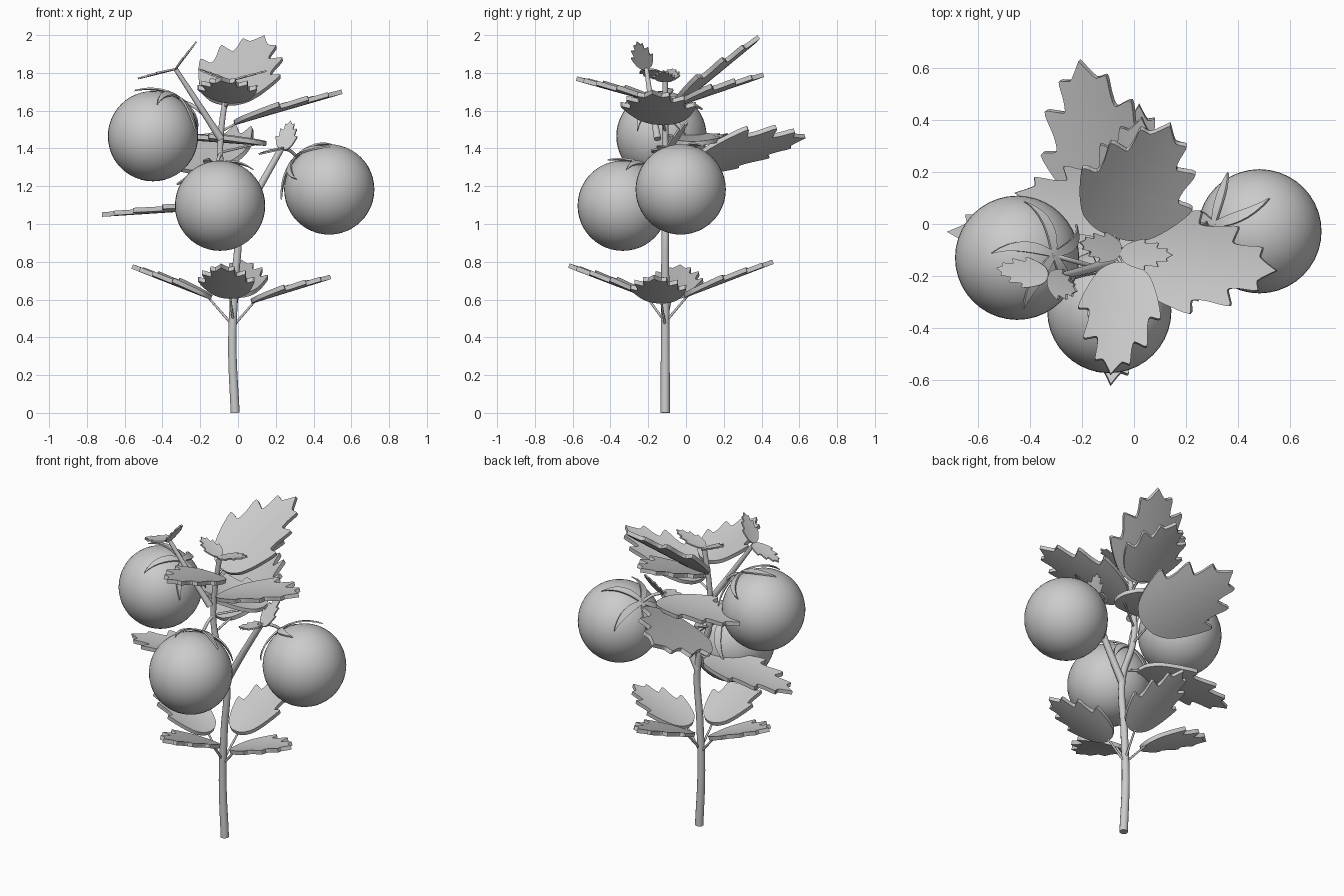
import bpy, bmesh, math
from mathutils import Vector, Matrix

if "Cube" in bpy.data.objects:
    bpy.data.objects.remove(bpy.data.objects["Cube"], do_unlink=True)

GREY = (0.6, 0.6, 0.6, 1)
grey = bpy.data.materials.new("plain_grey")
grey.use_nodes = True
grey.diffuse_color = GREY
grey.node_tree.nodes["Principled BSDF"].inputs["Base Color"].default_value = GREY


def finish(name, bm, offset=None):
    """Turn a bmesh into a smooth shaded object; a sheet is thickened along offset."""
    mesh = bpy.data.meshes.new(name)
    bmesh.ops.remove_doubles(bm, verts=bm.verts, dist=0.0001)
    if offset:
        made = bmesh.ops.extrude_face_region(bm, geom=bm.faces[:], use_keep_orig=True)
        verts = [g for g in made["geom"] if isinstance(g, bmesh.types.BMVert)]
        bmesh.ops.translate(bm, verts=verts, vec=offset)
    bmesh.ops.recalc_face_normals(bm, faces=bm.faces)
    bm.to_mesh(mesh)
    bm.free()
    mesh.materials.append(grey)
    obj = bpy.data.objects.new(name, mesh)
    bpy.context.collection.objects.link(obj)
    bpy.ops.object.select_all(action="DESELECT")
    obj.select_set(True)
    bpy.context.view_layer.objects.active = obj
    bpy.ops.object.shade_smooth_by_angle(angle=math.radians(40))


def tube(name, points, radius, end_scale=1.0):
    """Round stalk along a smooth path."""
    curve = bpy.data.curves.new(name, "CURVE")
    curve.dimensions = "3D"
    curve.bevel_depth = radius
    curve.bevel_resolution = 3
    curve.use_fill_caps = True
    spline = curve.splines.new("BEZIER")
    spline.bezier_points.add(len(points) - 1)
    for i, (bp, co) in enumerate(zip(spline.bezier_points, points)):
        bp.co = co
        bp.handle_left_type = bp.handle_right_type = "AUTO"
        bp.radius = 1 + (end_scale - 1) * i / (len(points) - 1)
    curve.materials.append(grey)
    obj = bpy.data.objects.new(name, curve)
    bpy.context.collection.objects.link(obj)


# Half outline of a lobed leaf: along the midrib, out to the side
OUTLINE = [(0, 0), (.02, .13), (.1, .26), (.26, .36), (.46, .43), (.46, .32),
           (.56, .31), (.72, .33), (.69, .2), (.77, .18), (.89, .18),
           (.88, .1), (1, 0)]


def smooth_outline(steps=4):
    """Round off the outline between its points."""
    pts = [Vector(p) for p in OUTLINE]
    out = []
    for i in range(len(pts) - 1):
        a, b = pts[i], pts[i + 1]
        before, after = pts[max(i - 1, 0)], pts[min(i + 2, len(pts) - 1)]
        for s in range(steps):
            t = s / steps
            ta, tb = (b - before) * .4, (after - a) * .4
            out.append(a * (2*t**3 - 3*t**2 + 1) + b * (3*t**2 - 2*t**3)
                       + ta * (t**3 - 2*t**2 + t) + tb * (t**3 - t**2))
    return out + [pts[-1]]


EDGE = smooth_outline()


def leaf(name, base, tip, width, thick=0.024, roll=0, cup=0.24):
    """Cupped, lobed blade from base to tip."""
    base, tip = Vector(base), Vector(tip)
    along = tip - base
    length = along.length
    along.normalize()
    side = Vector((0, 0, 1)).cross(along).normalized()
    side = Matrix.Rotation(math.radians(roll), 3, along) @ side
    up = along.cross(side)
    base = base - up * thick / 2
    bm = bmesh.new()
    rows, n = 4, len(EDGE) - 1
    for sign in (1, -1):
        grid = []
        for i, p in enumerate(EDGE):
            line = []
            for r in range(rows + 1):
                f = r / rows
                x = (i / n * (1 - f) + p.x * f) * length
                y = p.y * f * width / 0.86
                line.append(bm.verts.new(base + along * x + side * y * sign
                                         + up * cup * y * y / width))
            grid.append(line)
        for a, b in zip(grid, grid[1:]):
            for r in range(rows):
                quad = [a[r], b[r], b[r + 1], a[r + 1]]
                bm.faces.new(quad if sign > 0 else quad[::-1])
    finish(name, bm, up * thick)


def fruit(name, centre, axis, radius=0.236, spin=0):
    """Round fruit with five curling sepals around its stalk end."""
    centre, axis = Vector(centre), Vector(axis).normalized()
    bm = bmesh.new()
    bmesh.ops.create_uvsphere(bm, u_segments=40, v_segments=24, radius=radius,
                              matrix=Matrix.Translation(centre))
    finish(name, bm)
    turn = Vector((0, 0, 1)).rotation_difference(axis)
    bm = bmesh.new()
    steps = 8
    for k in range(5):
        heading = math.tau * k / 5 + spin
        strip = []
        for i in range(steps + 1):
            t = i / steps
            reach = radius * (1.02 + 0.06 * t * t)
            half = 0.021 * math.sin(math.pi * (0.15 + 0.83 * t))
            mid = Vector((math.sin(t), 0, math.cos(t))) * reach
            spot = Matrix.Rotation(heading + 0.3 * t * t, 3, "Z")
            strip.append([bm.verts.new(centre + turn @ (spot @ (mid + Vector((0, s * half, 0)))))
                          for s in (-1, 1)])
        for a, b in zip(strip, strip[1:]):
            bm.faces.new((a[0], b[0], b[1], a[1]))
    finish(name + "_sepals", bm, axis * 0.01)
    return centre + axis * radius * 0.98


# Main stem and side branches
tube("main_stem", [(-.015, -.11, 0), (-.03, -.11, .35), (-.02, -.11, .65), (-.005, -.11, 1),
                   (-.09, -.11, 1.3), (-.09, -.11, 1.48), (-.05, -.11, 1.76)], .025, .6)
tube("left_branch", [(-.005, -.11, .98), (.1, -.11, 1.17), (.23, -.1, 1.4)], .022, .8)
tube("right_branch", [(-.09, -.15, 1.45), (-.2, -.18, 1.62), (-.33, -.21, 1.82)], .02, .6)

# Fruit, each hung on a thin stalk
FRUIT = [("right_fruit", (-.45, -.13, 1.465), (.55, .05, .8), .3, (-.17, -.16, 1.57)),
         ("front_fruit", (-.095, -.335, 1.097), (-.1, .6, .75), .5, (-.09, -.11, 1.38)),
         ("left_fruit", (.483, -.028, 1.183), (-.7, .1, .7), .2, (.23, -.1, 1.4))]
for name, centre, axis, spin, root in FRUIT:
    top = fruit(name, centre, axis, radius=0.239, spin=spin)
    middle = (Vector(root) + top) / 2 + Vector((0, 0, .015))
    tube(name + "_stalk", [root, middle, top], .009)

# Large leaves: name, base, tip, width, roll, point where the stalk meets the stem
LEAVES = [
    ("lower_front_leaf", (-.04, -.19, .615), (-.09, -.62, .78), .3, 0, (-.025, -.11, .48)),
    ("lower_back_leaf", (0, -.01, .62), (.02, .46, .8), .3, 0, (-.025, -.11, .48)),
    ("lower_left_leaf", (.07, -.13, .59), (.49, -.17, .72), .3, 0, (-.025, -.11, .46)),
    ("lower_right_leaf", (-.14, -.08, .61), (-.56, -.03, .775), .3, 0, (-.025, -.11, .46)),
    ("middle_right_leaf", (-.1, -.07, 1.09), (-.72, -.03, 1.05), .34, 0, (-.02, -.11, 1.07)),
    ("middle_back_leaf", (-.06, .03, 1.31), (-.21, .63, 1.465), .48, -26, (-.085, -.11, 1.27)),
    ("side_leaf", (.15, .03, 1.425), (-.46, .12, 1.47), .34, 0, (-.09, -.11, 1.38)),
    ("upper_left_leaf", (-.02, -.12, 1.535), (.55, -.18, 1.7), .4, 0, (-.09, -.11, 1.49)),
    ("upper_front_leaf", (-.03, -.15, 1.65), (-.09, -.58, 1.77), .32, 0, (-.075, -.11, 1.62)),
    ("upper_back_leaf", (-.05, -.03, 1.64), (.03, .41, 1.79), .36, 0, (-.075, -.11, 1.6)),
    ("top_leaf", (-.09, -.04, 1.64), (.14, .385, 1.99), .46, 13, (-.07, -.11, 1.62)),
]
for name, base, tip, width, roll, root in LEAVES:
    leaf(name, base, tip, width, roll=roll)
    inner = Vector(base).lerp(Vector(tip), .06)
    tube(name + "_stalk", [root, Vector(root).lerp(inner, .5), inner], .007, .8)

# Small sprouting leaves at the shoot ends
SPROUTS = [
    ("top_sprout_left", (-.05, -.115, 1.755), (.15, -.12, 1.81), 0),
    ("top_sprout_right", (-.05, -.105, 1.755), (-.21, -.07, 1.82), 0),
    ("right_sprout_outer", (-.33, -.2, 1.82), (-.53, -.17, 1.77), 0),
    ("right_sprout_inner", (-.33, -.21, 1.82), (-.22, -.26, 1.965), 18),
    ("left_sprout_upper", (.24, -.1, 1.39), (.28, .01, 1.545), 0),
    ("left_sprout_lower", (.24, -.11, 1.4), (.11, -.15, 1.37), 0),
]
for name, base, tip, roll in SPROUTS:
    leaf(name, base, tip, .12, thick=.009, roll=roll, cup=.1)
